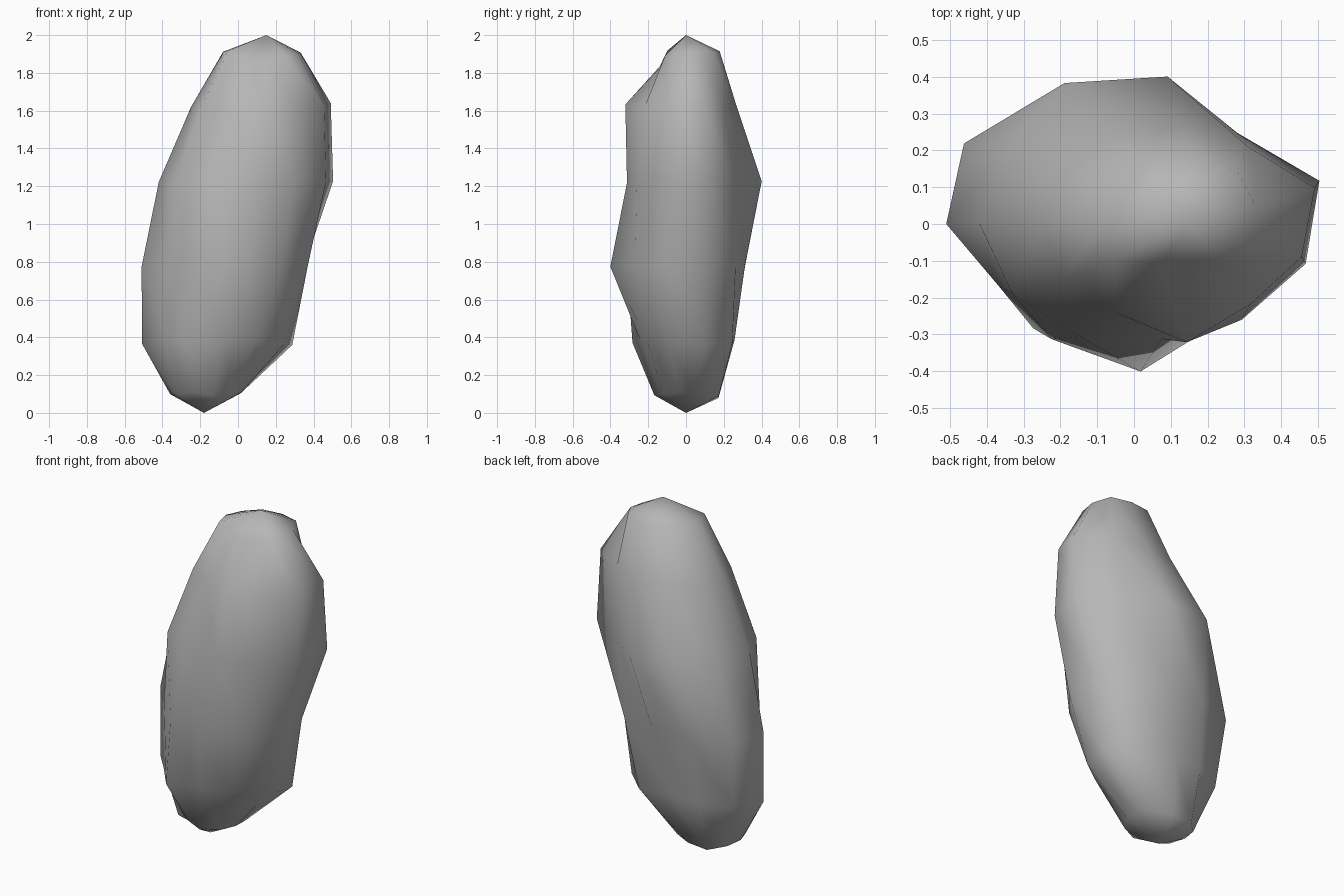
import bpy
import bmesh
import math

if "Cube" in bpy.data.objects:
    bpy.data.objects.remove(bpy.data.objects["Cube"])

# Leaning boulder: ellipsoid with eleven sides and seven bands, uneven surface
SIDES, BANDS = 11, 7
WIDE, DEEP = 0.5, 0.415
# bulge of each corner, one row per ring from the bottom up
BULGE = [
    [.86, .93, .97, 1.05, .95, .90, .91, .82, .94, .90, .85],
    [1.08, 1.0, .80, .85, .95, 1.0, .82, .96, .76, .84, .98],
    [.86, .86, .78, .85, 1.0, .94, .77, .85, 1.0, .88, .90],
    [1.03, .81, 1.0, 1.04, .92, .905, .86, .83, .78, .85, .95],
    [1.075, .86, .84, .83, .82, .86, .85, .82, 1.0, .89, .98],
    [.95, 1.04, 1.0, 1.0, .96, .98, 1.02, .66, .60, .82, .90],
]


def lean(z):
    return -0.18 + 0.165 * z


bm = bmesh.new()
bottom = bm.verts.new((lean(0), 0, 0))
top = bm.verts.new((lean(2), 0, 2))
rings = []
for i, row in enumerate(BULGE, 1):
    s = math.sin(math.pi * i / BANDS)
    c = -math.cos(math.pi * i / BANDS)
    ring = []
    for k, b in enumerate(row):
        t = (k + 0.5) * 2 * math.pi / SIDES
        z = 1 + c * (1 + 0.15 * (b - 0.9))
        x = lean(1 + c) + WIDE * b * s * math.cos(t)
        ring.append(bm.verts.new((x, DEEP * b * s * math.sin(t), z)))
    rings.append(ring)

# Side bands, each panel split along the same diagonal, and end fans
for k in range(SIDES):
    j = (k + 1) % SIDES
    bm.faces.new((bottom, rings[0][j], rings[0][k]))
    bm.faces.new((top, rings[-1][k], rings[-1][j]))
    for lo, hi in zip(rings, rings[1:]):
        bm.faces.new((lo[k], lo[j], hi[k]))
        bm.faces.new((lo[j], hi[j], hi[k]))
bmesh.ops.recalc_face_normals(bm, faces=bm.faces)
for f in bm.faces:
    f.smooth = True

mesh = bpy.data.meshes.new("boulder")
bm.to_mesh(mesh)
bm.free()

# Stone colour
stone = bpy.data.materials.new("stone grey")
stone.diffuse_color = (0.47, 0.47, 0.47, 1)
stone.use_nodes = True
stone.node_tree.nodes["Principled BSDF"].inputs["Base Color"].default_value = stone.diffuse_color
mesh.materials.append(stone)
bpy.context.collection.objects.link(bpy.data.objects.new("boulder", mesh))
